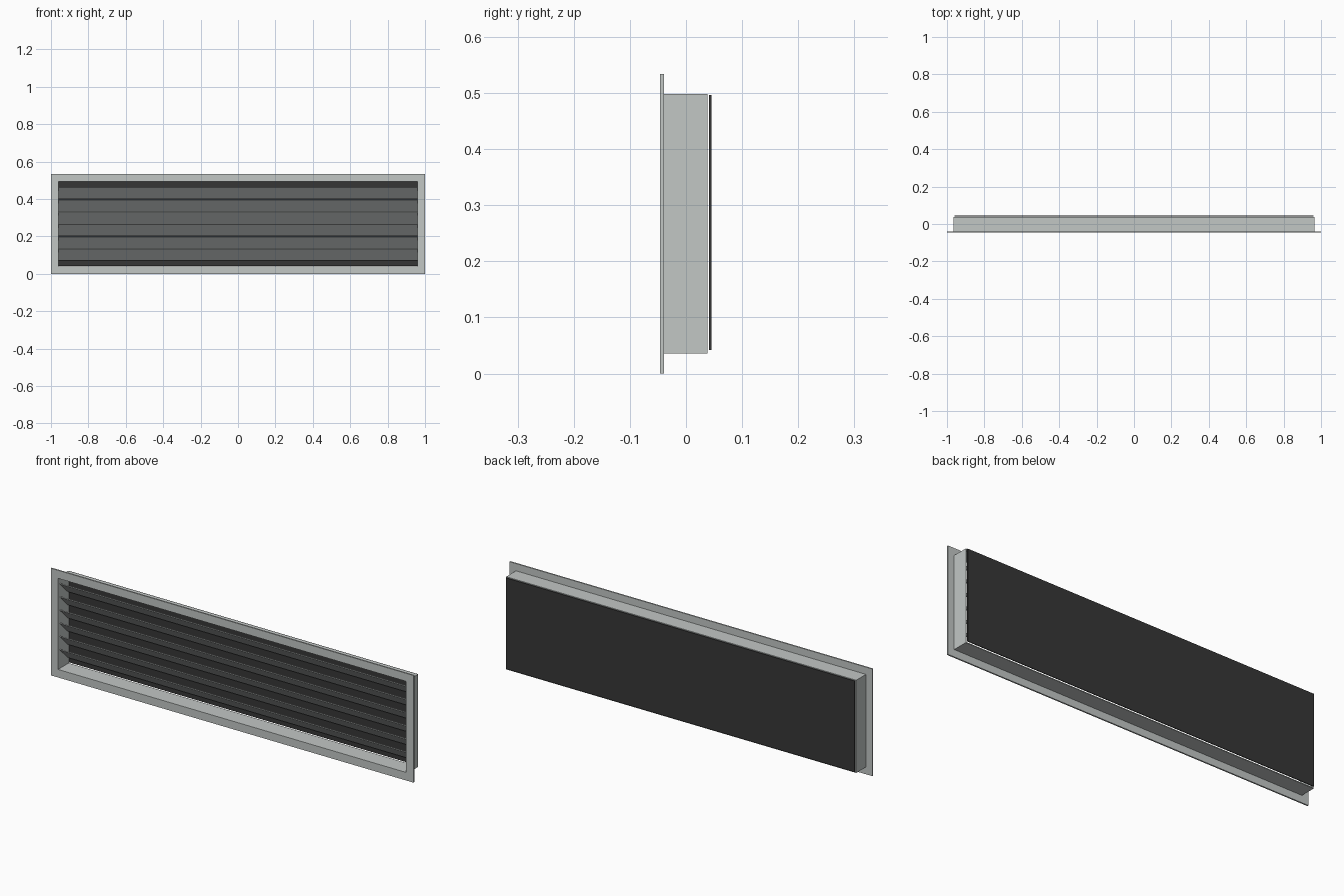
import bpy, bmesh, math
from mathutils import Matrix, Vector

if "Cube" in bpy.data.objects:
    bpy.data.objects.remove(bpy.data.objects["Cube"])


def material(name, colour):
    m = bpy.data.materials.new(name)
    m.diffuse_color = (*colour, 1)
    m.use_nodes = True
    m.node_tree.nodes["Principled BSDF"].inputs["Base Color"].default_value = m.diffuse_color
    return m


grey = material("light grey metal", (0.54, 0.57, 0.56))
dark = material("dark backing", (0.037, 0.037, 0.037))


def finish(name, bm, mat):
    bmesh.ops.recalc_face_normals(bm, faces=bm.faces)
    mesh = bpy.data.meshes.new(name)
    bm.to_mesh(mesh)
    bm.free()
    mesh.materials.append(mat)
    obj = bpy.data.objects.new(name, mesh)
    bpy.context.collection.objects.link(obj)
    return obj


def box(name, size, centre, mat, tilt=0.0):
    bm = bmesh.new()
    bmesh.ops.create_cube(bm, size=1, matrix=Matrix.Translation(centre)
                          @ Matrix.Rotation(tilt, 4, 'X')
                          @ Matrix.Diagonal((*size, 1)))
    return finish(name, bm, mat)


def ring(name, half_w, half_h, inner_w, inner_h, y0, y1, mat):
    """Rectangular frame with an open middle, running from y0 to y1."""
    bm = bmesh.new()
    corners = [(-1, -1), (1, -1), (1, 1), (-1, 1)]
    loops = [[bm.verts.new((sx * w, y, MID + sz * h)) for sx, sz in corners]
             for w, h, y in ((half_w, half_h, y0), (half_w, half_h, y1),
                             (inner_w, inner_h, y1), (inner_w, inner_h, y0))]
    for k in range(4):
        a, b = loops[k], loops[(k + 1) % 4]
        for i in range(4):
            j = (i + 1) % 4
            bm.faces.new((a[i], a[j], b[j], b[i]))
    return finish(name, bm, mat)


MID = 0.267
OPEN_W, OPEN_H = 0.96, 0.227

# Front flange and the duct sleeve behind it
ring("front_flange", 1.0, MID, OPEN_W, OPEN_H, -0.046, -0.039, grey)
ring("duct_sleeve", 0.965, 0.231, OPEN_W, OPEN_H, -0.039, 0.038, grey)

# Tilted louvre slats, front edge high and rear edge low
for i in range(6):
    z = MID + (i - 2.5) * 0.0657
    box(f"louvre_slat_{i + 1}", (2 * OPEN_W, 0.087, 0.004),
        Vector((0, 0, z)), grey, math.radians(-45))

# Dark panel just behind the sleeve
box("back_panel", (1.92, 0.004, 0.454), Vector((0, 0.043, 0.269)), dark)
